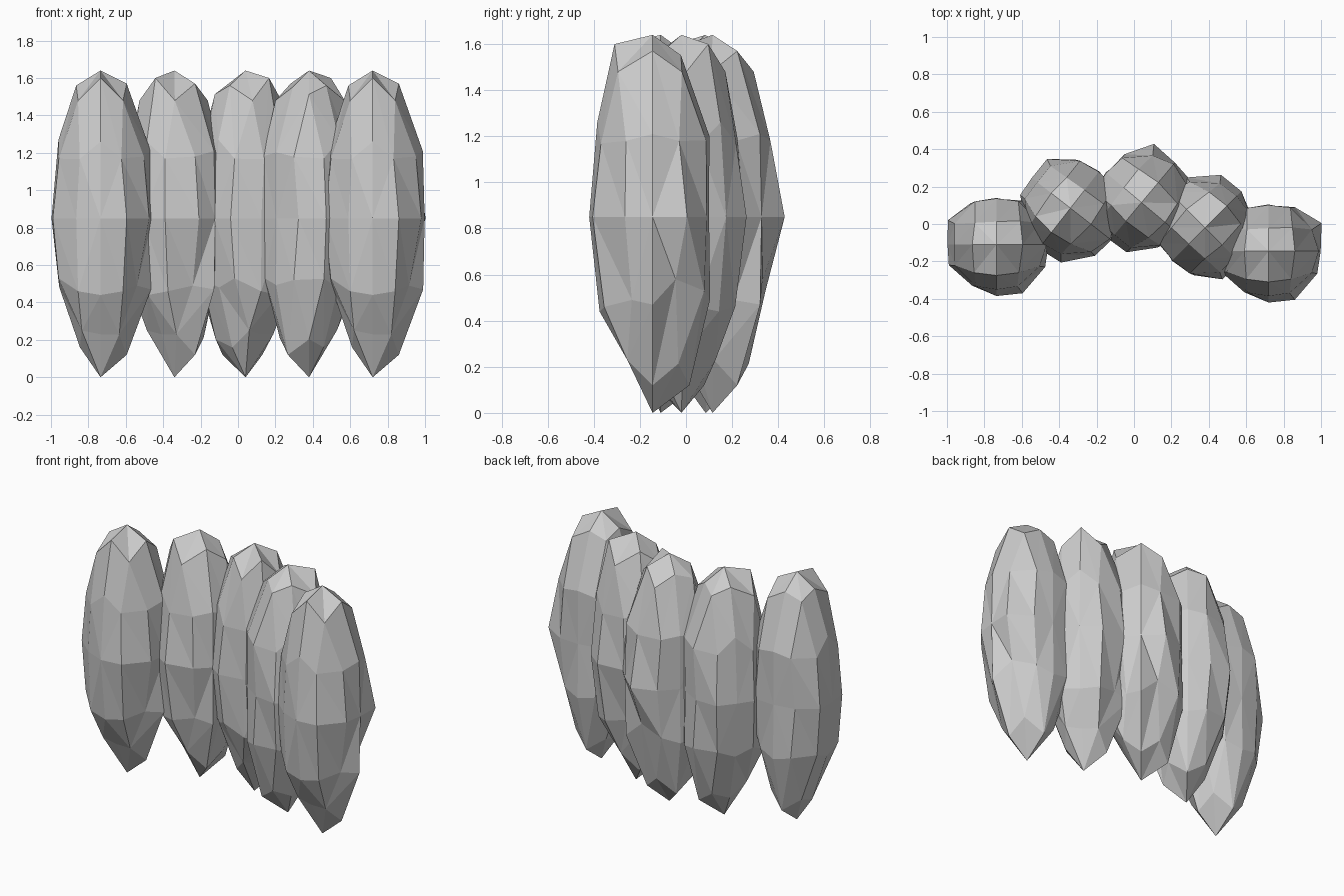
import bpy, bmesh, math, random
from itertools import product
from mathutils import Vector

if "Cube" in bpy.data.objects:
    bpy.data.objects.remove(bpy.data.objects["Cube"])

random.seed(4)
RX, RZ, ZC = 0.28, 0.80, 0.85     # stone radius, half height, waist height

# Hand-shaped chips and bulges: the closest vertex is pulled to each point
CHIPS = [
    (0, 0, .79), (0, 0, -.85),
    (0, -.165, .75), (.14, 0, .72), (-.13, 0, .71), (.127, .127, .63),
    (.12, -.15, .63), (-.12, -.15, .63),
    (.14, 0, -.73), (-.11, 0, -.69), (0, -.11, -.62), (0, .16, -.73),
    (.268, 0, .36), (.27, 0, -.38), (.278, 0, 0), (.195, -.09, -.36), (.20, .10, -.27),
    (0, -.24, .41), (0, -.23, -.41), (0, -.275, 0), (.12, -.21, -.39), (-.12, -.21, -.39),
    (.14, -.26, 0), (-.13, -.22, 0), (.283, .15, 0), (.26, -.12, 0),
    (0, .245, 0), (-.262, 0, 0), (-.26, .13, 0), (-.255, -.11, 0),
    (-.225, 0, .42), (-.22, 0, -.37), (.10, -.11, -.62), (-.10, -.11, -.60),
    (.14, .235, 0), (-.14, .22, 0),
]


def stone_mesh():
    # faceted ball: nine points on each of six sides, without the 45 degree edges
    bm = bmesh.new()
    for p in product((-2, -1, 0, 1, 2), repeat=3):
        a = sorted(map(abs, p))
        if a[2] == 2 and a[1] < 2:
            bm.verts.new(Vector(p).normalized() * (.98 if a[:2] == [0, 1] else 1))
    bmesh.ops.convex_hull(bm, input=bm.verts[:])
    # stretch into a tall egg
    free = list(bm.verts)
    for v in free:
        v.co.normalize()
    for p in CHIPS:
        t = Vector((p[0] / RX, p[1] / RX, p[2] / RZ)).normalized()
        v = min(free, key=lambda w: (w.co - t).length)
        free.remove(v)
        v.co = p
    for v in free:
        k = random.uniform(.97, 1.02)
        v.co = Vector((v.co.x * RX, v.co.y * RX, v.co.z * RZ)) * k
    bmesh.ops.recalc_face_normals(bm, faces=bm.faces[:])
    me = bpy.data.meshes.new("stone")
    bm.to_mesh(me)
    bm.free()
    return me


# Curved row of five stones, the middle ones turned about z
mesh = stone_mesh()
ROW = [(-.735, -.11, 0), (-.34, .085, -38), (.04, .115, 50), (.38, -.02, 135), (.72, -.145, 0)]
for i, (x, y, turn) in enumerate(ROW):
    ob = bpy.data.objects.new(f"stone_{i + 1}", mesh)
    ob.location = (x, y, ZC)
    ob.rotation_euler.z = math.radians(turn)
    bpy.context.collection.objects.link(ob)
